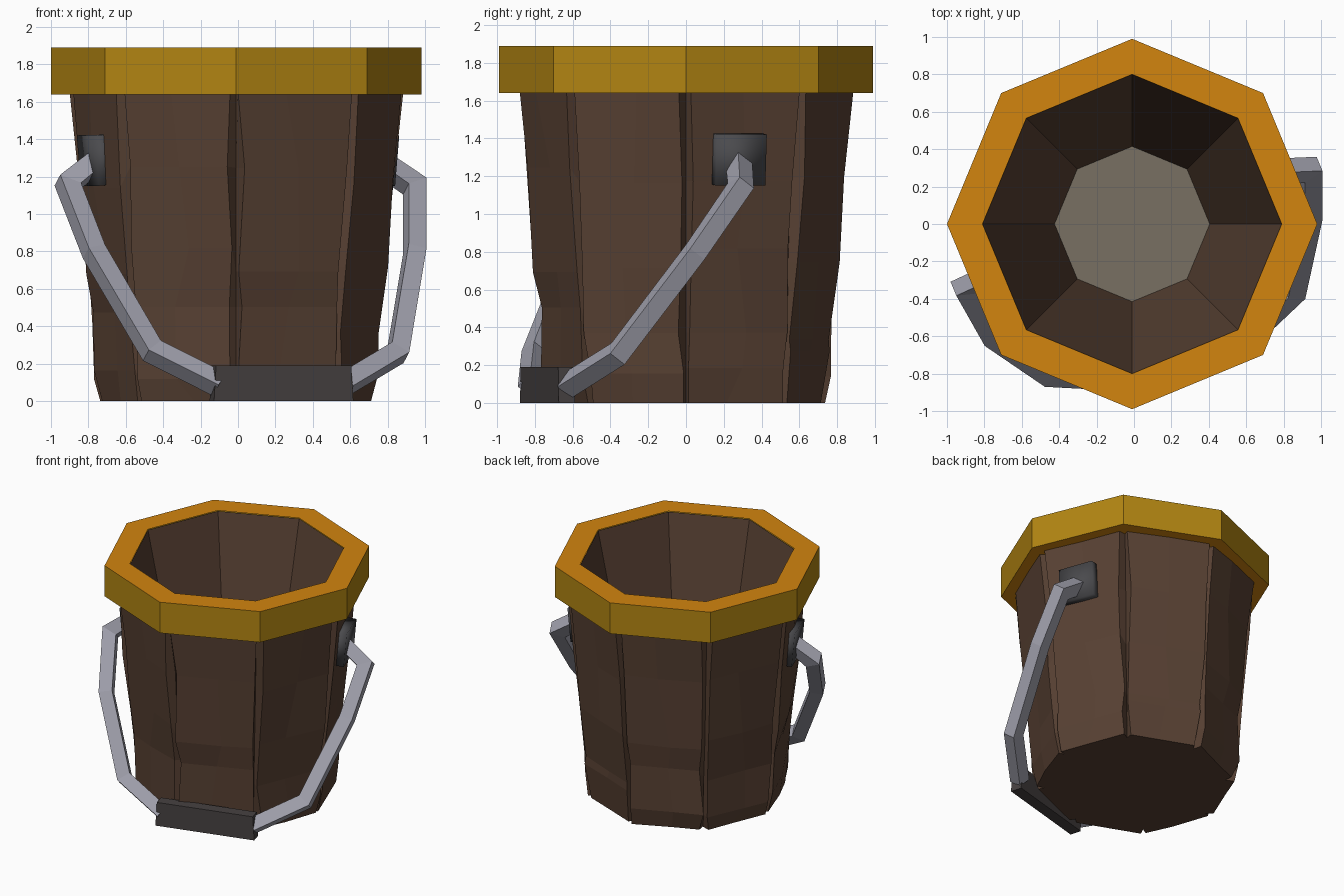
import bpy, bmesh, math, random
from mathutils import Vector, Matrix

if "Cube" in bpy.data.objects:
    bpy.data.objects.remove(bpy.data.objects["Cube"])

random.seed(4)
CX = -0.01  # the tub sits slightly left of the handle's extent


def material(name, r, g, b):
    m = bpy.data.materials.new(name)
    lin = [((c / 255 + 0.055) / 1.055) ** 2.4 for c in (r, g, b)]
    m.diffuse_color = (*lin, 1)
    m.use_nodes = True
    m.node_tree.nodes["Principled BSDF"].inputs["Base Color"].default_value = m.diffuse_color
    return m


BROWN = material("dark wood", 88, 65, 51)
FLOOR = material("grey floor", 120, 112, 98)
ORANGE = material("orange rim", 210, 133, 15)
YELLOW = material("ochre rim side", 178, 133, 18)
STEEL = material("light steel", 160, 160, 172)
GRIP = material("dark grip", 70, 65, 65)
PLATE = material("dark iron", 74, 74, 77)


def finish(name, bm, mats, recalc=True):
    if recalc:
        bmesh.ops.recalc_face_normals(bm, faces=bm.faces)
    me = bpy.data.meshes.new(name)
    bm.to_mesh(me)
    bm.free()
    for m in mats:
        me.materials.append(m)
    ob = bpy.data.objects.new(name, me)
    bpy.context.collection.objects.link(ob)
    return ob


def bridge(bm, a, b):
    n = len(a)
    return [bm.faces.new((a[i], a[(i + 1) % n], b[(i + 1) % n], b[i])) for i in range(n)]


def octagon(bm, r, z):
    return [bm.verts.new((CX + r * math.cos(i * math.pi / 4), r * math.sin(i * math.pi / 4), z))
            for i in range(8)]


# Staves: rough octagonal wall with V grooves at each corner
levels = [(0, .735), (.2, .768), (.42, .772), (.75, .815), (1.2, .853), (1.66, .895)]
bm = bmesh.new()
rings = []
for z, r in levels:
    end = z in (0, 1.66)
    ring = []
    for i in range(8):
        a, b = (Vector((math.cos(k * math.pi / 4), math.sin(k * math.pi / 4), 0)) * r
                for k in (i, i + 1))
        out = (a + b).normalized()
        jz = 0 if end else random.uniform(-.09, .09)
        w1, w2 = random.uniform(.015, .075), random.uniform(.015, .075)
        pts = [a * (1 - random.uniform(.05, .07) / r),
               a.lerp(b, w1) + out * random.uniform(-.012, .012),
               a.lerp(b, random.uniform(.4, .6)) + out * random.uniform(-.008, .012),
               b.lerp(a, w2) + out * random.uniform(-.012, .012)]
        ring += [bm.verts.new((p.x + CX, p.y, z + jz)) for p in pts]
    rings.append(ring)
for lo, hi in zip(rings, rings[1:]):
    bridge(bm, lo, hi)
bm.faces.new(rings[0][::-1])
finish("bucket_staves", bm, [BROWN], False)

# Inside wall, tapering to a small floor
bm = bmesh.new()
top, low = octagon(bm, .80, 1.885), octagon(bm, .415, .15)
bridge(bm, top, low)
bm.faces.new(low).material_index = 1
finish("bucket_inside", bm, [BROWN, FLOOR], False)

# Rim: ochre around the outside, orange on top and underneath
bm = bmesh.new()
rim = [octagon(bm, r, z) for r, z in ((.80, 1.64), (.99, 1.64), (.99, 1.89), (.80, 1.89))]
for k in range(3):
    for f in bridge(bm, rim[k], rim[k + 1]):
        f.material_index = 1 if k == 1 else 0
finish("rim", bm, [ORANGE, YELLOW], False)

# Handle mounts on two opposite staves
for side, ang in (("right", 20), ("left", 200)):
    bm = bmesh.new()
    bmesh.ops.create_cube(bm, size=1)
    bmesh.ops.scale(bm, vec=(.10, .28, .27), verts=bm.verts)
    bm.transform(Matrix.Rotation(math.radians(ang), 4, 'Z')
                 @ Matrix.Translation((.805, 0, 1.29))
                 @ Matrix.Rotation(math.radians(5), 4, 'Y'))
    ob = finish("handle_mount_" + side, bm, [PLATE])
    for p in ob.data.polygons:
        p.use_smooth = True

# Handle arms: square bar swept along a bent path in the tilted handle plane
axis = Vector((.924, .383, 0))
normal = axis.cross(Vector((.31, -.71, -1.07))).normalized()


def bar(name, path, h):
    pts = [Vector(p) for p in path]
    bm = bmesh.new()
    loops = []
    for i, p in enumerate(pts):
        d0 = (p - pts[max(i - 1, 0)]).normalized()
        d1 = (pts[min(i + 1, len(pts) - 1)] - p).normalized()
        t = (d0 + d1).normalized()
        miter = 1 / max(t.dot(d1 if d1.length else d0), .6)
        s = normal.cross(t).normalized() * h * miter
        n = normal * h
        loops.append([bm.verts.new(p + q) for q in (s + n, s - n, -s - n, -s + n)])
    for a, b in zip(loops, loops[1:]):
        bridge(bm, a, b)
    bm.faces.new(loops[0])
    bm.faces.new(loops[-1])
    finish(name, bm, [STEEL])


bar("handle_arm_left", [(-.76, -.28, 1.28), (-.91, -.34, 1.16), (-.77, -.59, .80),
                        (-.46, -.80, .27), (-.10, -.82, .09)], .05)
bar("handle_arm_right", [(.77, .28, 1.27), (.945, .29, 1.15), (.945, .05, .80),
                         (.855, -.36, .26), (.57, -.63, .09)], .05)

# Grip: flat bar, slightly shorter along its top
bm = bmesh.new()
bmesh.ops.create_cube(bm, size=1)
a, b = Vector((-.14, -.835, 0)), Vector((.605, -.63, 0))
d = (b - a).normalized()
n = Vector((d.y, -d.x, 0))
for v in bm.verts:
    x = v.co.x * (.97 if v.co.z > 0 else 1)
    v.co = (a + b) / 2 + d * x * (b - a).length + n * v.co.y * .09 + Vector((0, 0, (v.co.z + .5) * .19))
finish("handle_grip", bm, [GRIP])
